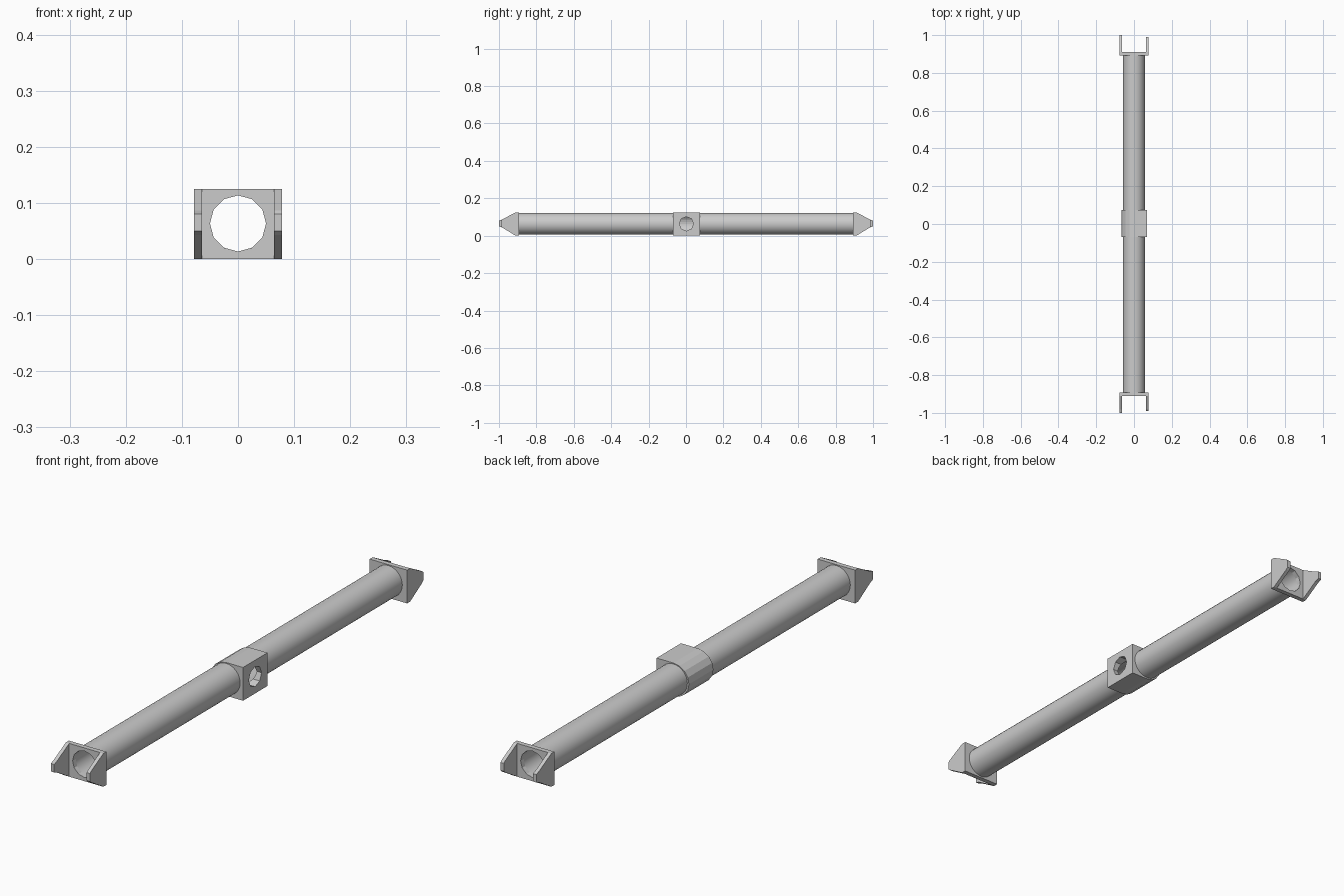
import bpy, bmesh, math
from mathutils import Matrix, Vector

if "Cube" in bpy.data.objects:
    bpy.data.objects.remove(bpy.data.objects["Cube"])

ZC = 0.0635      # height of the tube axis
BORE = 0.05      # inner radius


def finish(name, bm):
    bmesh.ops.recalc_face_normals(bm, faces=bm.faces)
    me = bpy.data.meshes.new(name)
    bm.to_mesh(me)
    bm.free()
    ob = bpy.data.objects.new(name, me)
    bpy.context.collection.objects.link(ob)
    return ob


def prism(name, pts, offset):
    """Extrude a planar 3D outline along an offset vector."""
    bm = bmesh.new()
    face = bm.faces.new([bm.verts.new(p) for p in pts])
    ext = bmesh.ops.extrude_face_region(bm, geom=[face], use_keep_orig=True)
    moved = [g for g in ext["geom"] if isinstance(g, bmesh.types.BMVert)]
    bmesh.ops.translate(bm, verts=moved, vec=Vector(offset))
    return finish(name, bm)


def rod(name, r, depth, centre, axis, sides):
    bm = bmesh.new()
    rot = Matrix.Rotation(math.pi / 2, 4, 'X' if axis == 'Y' else 'Y')
    bmesh.ops.create_cone(bm, cap_ends=True, segments=sides, radius1=r, radius2=r,
                          depth=depth, matrix=Matrix.Translation(centre) @ rot)
    return finish(name, bm)


def cut(ob, cutter):
    """Apply a boolean difference and discard the cutter."""
    mod = ob.modifiers.new("cut", 'BOOLEAN')
    mod.object, mod.operation, mod.solver = cutter, 'DIFFERENCE', 'EXACT'
    bpy.context.view_layer.objects.active = ob
    bpy.ops.object.modifier_apply(modifier=mod.name)
    bpy.data.objects.remove(cutter)


def tube(name, y0, y1, r_out, r_in, sides):
    bm = bmesh.new()
    rings = []
    for r, y in ((r_out, y0), (r_out, y1), (r_in, y1), (r_in, y0)):
        rings.append([bm.verts.new((r * math.cos(a), y, ZC + r * math.sin(a)))
                      for a in (2 * math.pi * i / sides for i in range(sides))])
    for k in range(4):
        a, b = rings[k], rings[(k + 1) % 4]
        for i in range(sides):
            j = (i + 1) % sides
            bm.faces.new((a[i], a[j], b[j], b[i]))
    return finish(name, bm)


for s, side in ((-1, "front"), (1, "back")):
    # Hollow tube half
    t = tube(f"{side}_tube", s * 0.06, s * 0.905, 0.058, BORE, 32)
    bpy.context.view_layer.objects.active = t
    t.select_set(True)
    bpy.ops.object.shade_smooth_by_angle(angle=math.radians(35))
    t.select_set(False)

    # End plate with round opening
    y0, y1 = s * 0.893, s * 0.911
    plate = prism(f"{side}_end_plate",
                  [(-0.064, y0, 0), (0.064, y0, 0), (0.064, y0, 0.125), (-0.064, y0, 0.125)],
                  (0, y1 - y0, 0))
    cut(plate, rod("bore_cutter", BORE, 0.2, (0, s * 0.9, ZC), 'Y', 12))

    # Tapered ears on both sides of the plate
    for x, tip, label in ((-0.078, 1.0, "left"), (0.064, 0.99, "right")):
        outline = [(0.893, 0), (0.911, 0), (0.982, 0.043), (tip, 0.05),
                   (tip, 0.08), (0.982, 0.087), (0.911, 0.125), (0.893, 0.125)]
        prism(f"{side}_{label}_ear", [(x, s * y, z) for y, z in outline], (0.014, 0, 0))

# Central outlet block: square on the right, rounded on the left
profile = [(0.07, 0), (0.07, 0.125)]
for i in range(9):
    a = math.pi / 2 + math.pi * i / 8
    profile.append((0.065 * math.cos(a), 0.0625 + 0.0625 * math.sin(a)))
block = prism("centre_block", [(x, -0.07, z) for x, z in profile], (0, 0.145, 0))
cut(block, rod("bore_cutter", BORE, 0.4, (0, 0, ZC), 'Y', 32))
cut(block, rod("outlet_cutter", 0.038, 0.12, (0.06, 0.002, ZC), 'X', 8))
